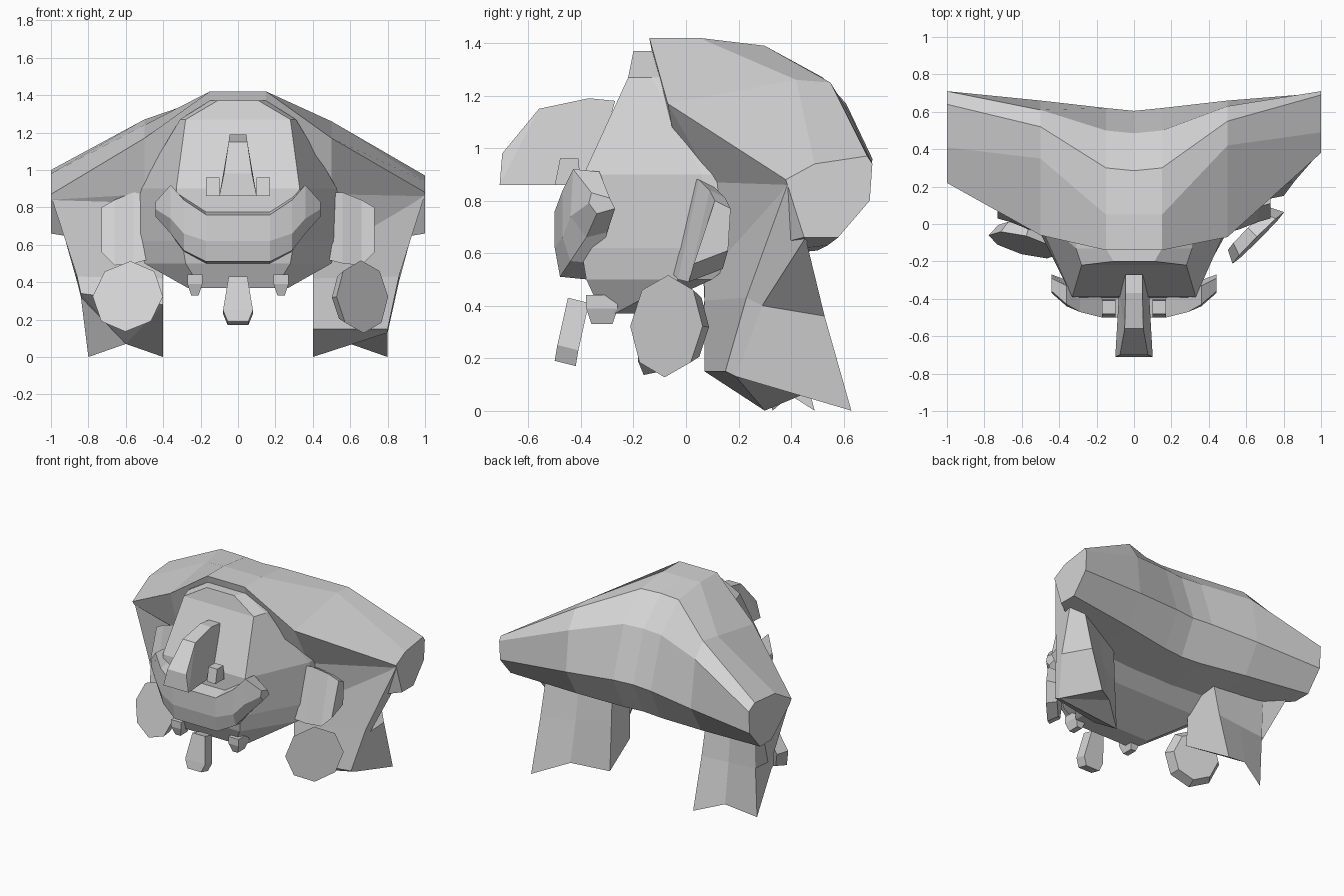
import bpy, bmesh
from mathutils import Vector

default_cube = bpy.data.objects.get("Cube")
if default_cube:
    bpy.data.objects.remove(default_cube, do_unlink=True)

grey = bpy.data.materials.new("plain grey")
grey.use_nodes = True
colour = (0.66, 0.66, 0.66, 1)
grey.diffuse_color = colour
grey.node_tree.nodes["Principled BSDF"].inputs["Base Color"].default_value = colour


def finish(name, mesh_data):
    """Turn a bmesh into a flat shaded grey object."""
    bmesh.ops.recalc_face_normals(mesh_data, faces=mesh_data.faces)
    mesh = bpy.data.meshes.new(name)
    mesh_data.to_mesh(mesh)
    mesh_data.free()
    mesh.materials.append(grey)
    part = bpy.data.objects.new(name, mesh)
    bpy.context.collection.objects.link(part)
    return part


def loft(name, rings):
    """Skin a row of equally long closed rings and cap both ends."""
    bm = bmesh.new()
    rows = [[bm.verts.new(point) for point in ring] for ring in rings]
    for row, following in zip(rows, rows[1:]):
        count = len(row)
        for i in range(count):
            j = (i + 1) % count
            bm.faces.new((row[i], row[j], following[j], following[i]))
    for end in (rows[0], rows[-1]):
        cap = bm.faces.new(end)
        bmesh.ops.triangulate(bm, faces=[cap])
    return finish(name, bm)


def section(x, outline):
    return [(x, y, z) for y, z in outline]


def flip(points, side):
    return [(side * x, y, z) for x, y, z in points]


# Broad shell: front lip, crown, ridge, back, lower rim, underside, inner front
crown = [(-0.14, 1.42), (0.05, 1.42), (0.3, 1.39), (0.5, 1.21),
         (0.62, 0.85), (0.5, 0.61), (0.1, 0.57), (0, 0.8)]
loft("shell", [
    section(-1, [(0.22, 0.87), (0.41, 0.98), (0.64, 1), (0.71, 0.96),
                 (0.7, 0.8), (0.58, 0.66), (0.45, 0.66), (0.24, 0.84)]),
    section(-0.5, [(-0.06, 1.17), (0.35, 1.24), (0.52, 1.27), (0.61, 1.17),
                   (0.66, 0.83), (0.54, 0.63), (0.12, 0.58), (0.03, 0.87)]),
    section(-0.15, crown),
    section(0, [(y - 0.015, z) if z < 1.4 else (y, z) for y, z in crown]),
    section(0.15, crown),
    section(0.5, [(-0.07, 1.17), (0.42, 1.26), (0.55, 1.25), (0.63, 1.12),
                  (0.66, 0.83), (0.54, 0.63), (0.12, 0.58), (0.1, 0.87)]),
    section(1, [(0.38, 0.88), (0.49, 0.94), (0.69, 0.97), (0.71, 0.94),
                (0.7, 0.8), (0.58, 0.66), (0.45, 0.66), (0.39, 0.86)]),
])

# Torso and face: height, front half width and y, side half width and y, back y
body_rings = []
for z, front, front_y, side, side_y, back_y in [
    (0.37, 0.2, -0.32, 0.27, -0.27, -0.18),
    (0.5, 0.28, -0.38, 0.5, -0.03, 0.1),
    (0.62, 0.3, -0.4, 0.55, 0.05, 0.25),
    (0.9, 0.33, -0.39, 0.53, 0.06, 0.3),
    (1.27, 0.28, -0.22, 0.31, -0.13, 0.2),
    (1.37, 0.11, -0.2, 0.15, -0.13, 0.1),
]:
    half = [(front, front_y, z), (side, side_y, z), (side, back_y, z)]
    body_rings.append(half + flip(half[::-1], -1))
loft("body", body_rings)

# Upturned jaw wrapping the face
jaw_half = [section(x, outline) for x, outline in (
    (0.17, [(-0.5, 0.76), (-0.5, 0.62), (-0.48, 0.51), (-0.38, 0.5), (-0.36, 0.78)]),
    (0.29, [(-0.47, 0.84), (-0.47, 0.66), (-0.44, 0.57), (-0.33, 0.56), (-0.34, 0.86)]),
    (0.36, [(-0.43, 0.92), (-0.44, 0.74), (-0.38, 0.66), (-0.3, 0.68), (-0.33, 0.91)]),
    (0.44, [(-0.36, 0.83), (-0.37, 0.79), (-0.34, 0.75), (-0.27, 0.77), (-0.29, 0.81)]),
)]
loft("jaw", [flip(ring, -1) for ring in jaw_half[::-1]] + jaw_half)

# Nose crest: side outline with a half width for every corner
crest = [(-0.71, 0.86, 0.1), (-0.7, 0.98, 0.075), (-0.56, 1.15, 0.05),
         (-0.37, 1.19, 0.045), (-0.27, 1.18, 0.045), (-0.36, 0.86, 0.08)]
loft("nose_crest", [[(side * w, y, z) for y, z, w in crest] for side in (-1, 1)])

# Tongue hanging under the body
loft("tongue", [
    [(-w, y, z), (w, y, z), (w, y + 0.08, z - 0.02), (-w, y + 0.08, z - 0.02)]
    for w, y, z in [(0.05, -0.45, 0.43), (0.08, -0.49, 0.25), (0.055, -0.5, 0.19)]
])

for side, label in ((1, "left"), (-1, "right")):
    # Small eye block beside the crest
    loft(label + "_eye", [
        flip([(x, -0.5, 0.86), (x, -0.48, 0.96), (x, -0.41, 0.96), (x, -0.4, 0.86)], side)
        for x in (0.1, 0.17)
    ])

    # Little tooth below the jaw
    loft(label + "_tooth", [
        flip([(0.23 - w, -0.34 - w, z), (0.23 + w, -0.34 - w, z),
              (0.23 + w, -0.3 + w, z), (0.23 - w, -0.3 + w, z)], side)
        for w, z in ((0.04, 0.44), (0.04, 0.39), (0.02, 0.33))
    ])

    # Shoulder pad, leaning back towards its top
    loft(label + "_shoulder", [
        flip([(x, y - 0.03, low), (x, y + 0.05, high), (x, y + 0.11, high - 0.03),
              (x, y + 0.1, low + 0.05)], side)
        for x, y, low, high in ((0.48, -0.02, 0.52, 0.88), (0.56, 0, 0.5, 0.88),
                                (0.66, 0.04, 0.49, 0.84), (0.73, 0.06, 0.56, 0.8))
    ])

    # Legs with a notched hem; the right one is cut higher at the front
    if side > 0:
        hem_outer, hem_inner, top_outer, top_inner = 0.63, 0.3, 0.46, 0.27
        cuff = [(0.4, 0.07, 0.15), (0.8, 0.15, 0.15), (0.8, 0.19, 0.13)]
        collar = [(0.4, 0.08, 0.88), (1, 0.39, 0.87), (0.995, 0.61, 0.9)]
    else:
        hem_outer, hem_inner, top_outer, top_inner = 0.33, 0.49, 0.36, 0.33
        cuff = [(0.4, 0.05, 0.28), (0.84, 0.19, 0.34), (0.84, 0.22, 0.32)]
        collar = [(0.4, 0.05, 0.88), (1, 0.24, 0.86), (0.995, 0.58, 0.88)]
    knee = [(0.4, 0.07, 0.42), (0.86, 0.23, 0.43), (0.86, 0.29, 0.4)]
    rings = []
    for front, height, notch, blend in (
        (cuff, 0, 0.07, 0), (knee, 0.36, 0.36, 0.6), (collar, 0.64, 0.64, 1),
    ):
        outer = hem_outer + (top_outer - hem_outer) * blend
        inner = hem_inner + (top_inner - hem_inner) * blend
        rings.append(flip(front + [(0.8, outer, height),
                                   (0.6, (outer + inner) / 2, notch),
                                   (0.4, inner, height)], side))
    loft(label + "_leg", rings)

# Flat eight sided hands, each facing its own way
for label, centre, facing in (
    ("left", (0.64, -0.05, 0.32), (0.7, -0.7, 0.05)),
    ("right", (-0.58, -0.08, 0.315), (-0.25, -0.9, 0.25)),
):
    bm = bmesh.new()
    bmesh.ops.create_cone(bm, cap_ends=True, segments=8,
                          radius1=0.16, radius2=0.195, depth=0.07)
    hand = finish(label + "_hand", bm)
    hand.location = centre
    hand.rotation_euler = Vector(facing).to_track_quat("Z", "Y").to_euler()
